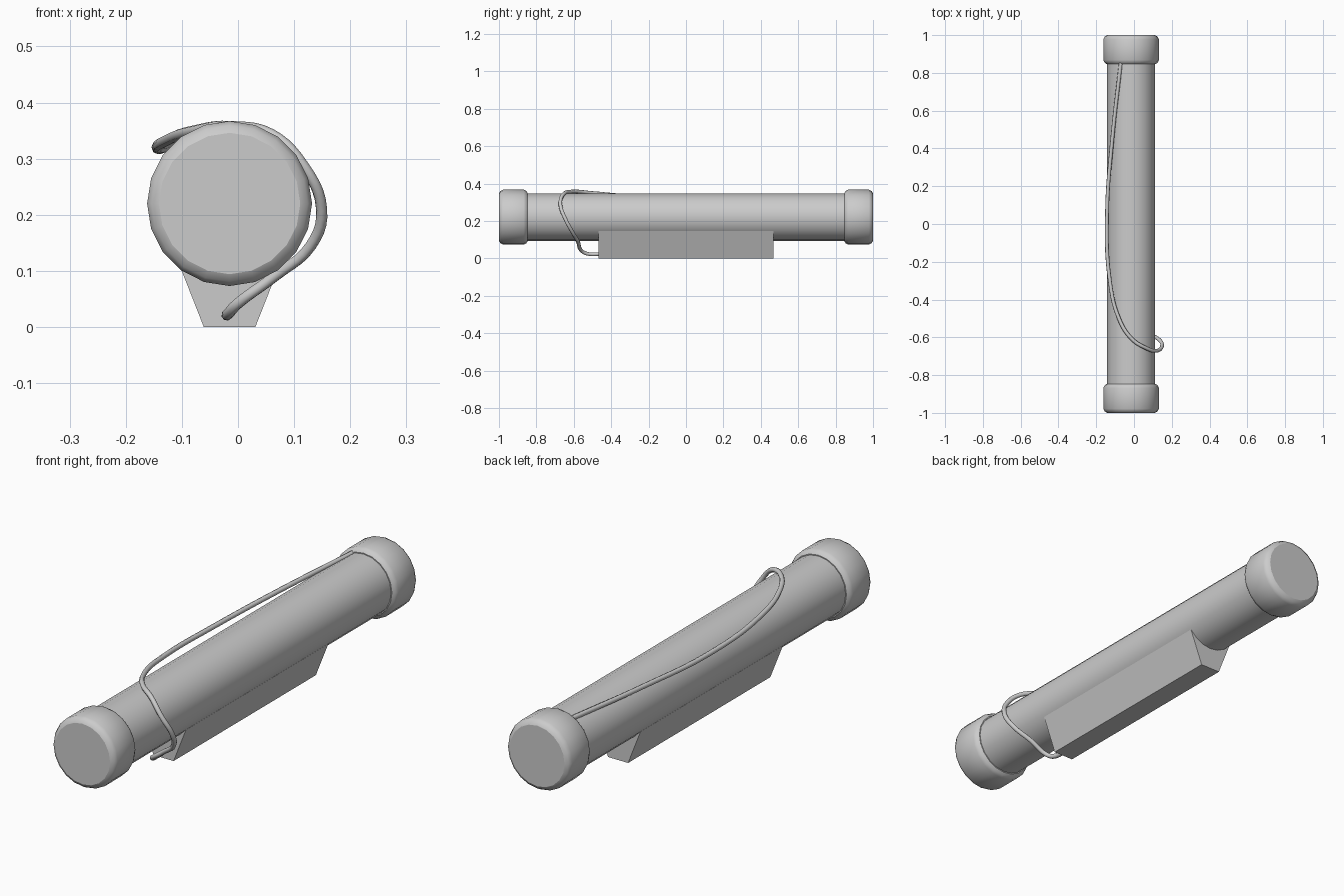
import bpy, bmesh, math

cube = bpy.data.objects.get("Cube")
if cube:
    bpy.data.objects.remove(cube, do_unlink=True)

CX, CZ, SIDES = -0.015, 0.22, 20

grey = bpy.data.materials.new("plain_grey")
grey.use_nodes = True
grey.diffuse_color = (0.6, 0.6, 0.6, 1)
grey.node_tree.nodes["Principled BSDF"].inputs["Base Color"].default_value = (0.6, 0.6, 0.6, 1)


def add_object(name, data):
    obj = bpy.data.objects.new(name, data)
    bpy.context.collection.objects.link(obj)
    data.materials.append(grey)
    return obj


def turned(name, profile):
    """Closed round part along y from (radius, y) pairs, smooth sides and crisp flat ends."""
    bm = bmesh.new()
    rings = []
    for r, y in profile:
        rings.append([bm.verts.new((CX + r * math.cos(i * math.tau / SIDES), y,
                                    CZ + r * math.sin(i * math.tau / SIDES)))
                      for i in range(SIDES)])
    for a, b in zip(rings, rings[1:]):
        for i in range(SIDES):
            j = (i + 1) % SIDES
            bm.faces.new((a[i], a[j], b[j], b[i])).smooth = True
    for ring in (rings[0], rings[-1]):
        for e in bm.faces.new(ring).edges:
            e.smooth = False
    bmesh.ops.recalc_face_normals(bm, faces=bm.faces)
    mesh = bpy.data.meshes.new(name)
    bm.to_mesh(mesh)
    bm.free()
    return add_object(name, mesh)


# Main tube and the two chamfered end caps
turned("main_tube", [(0.127, -0.9), (0.127, 0.9)])
for name, s in (("front_cap", -1), ("back_cap", 1)):
    turned(name, [(0.126, s), (0.139, s * 0.993), (0.147, s * 0.978),
                  (0.147, s * 0.868), (0.141, s * 0.855), (0.131, s * 0.847)])

# Tapered block under the tube
bm = bmesh.new()
section = [(-0.046, 0), (0.046, 0), (0.103, 0.145), (-0.103, 0.145)]
end = bm.faces.new([bm.verts.new((CX + x, -0.468, z)) for x, z in section])
extruded = bmesh.ops.extrude_face_region(bm, geom=[end])["geom"]
bmesh.ops.translate(bm, vec=(0, 0.936, 0),
                    verts=[v for v in extruded if isinstance(v, bmesh.types.BMVert)])
bmesh.ops.recalc_face_normals(bm, faces=bm.faces)
mesh = bpy.data.meshes.new("base_block")
bm.to_mesh(mesh)
bm.free()
add_object("base_block", mesh)

# Cable from the back cap, over the tube and down into the block
path = [(-0.068, 0.87, 0.335), (-0.115, 0.45, 0.325), (-0.143, 0.05, 0.318),
        (-0.128, -0.3, 0.332), (-0.08, -0.5, 0.349), (-0.01, -0.61, 0.357),
        (0.06, -0.655, 0.343), (0.115, -0.672, 0.29), (0.149, -0.645, 0.21),
        (0.13, -0.61, 0.145), (0.065, -0.578, 0.09), (0.0, -0.56, 0.042),
        (-0.016, -0.53, 0.025), (-0.018, -0.45, 0.023)]
curve = bpy.data.curves.new("cable", "CURVE")
curve.dimensions = "3D"
curve.bevel_depth = 0.01
curve.bevel_resolution = 2
curve.resolution_u = 5
curve.use_fill_caps = True
spline = curve.splines.new("BEZIER")
spline.bezier_points.add(len(path) - 1)
for point, co in zip(spline.bezier_points, path):
    point.co = co
    point.handle_left_type = point.handle_right_type = "AUTO"
cable = add_object("cable", curve)

# Turn the cable into a smooth mesh
bpy.ops.object.select_all(action="DESELECT")
cable.select_set(True)
bpy.context.view_layer.objects.active = cable
bpy.ops.object.convert(target="MESH")
bpy.ops.object.shade_smooth_by_angle(angle=math.radians(50))
